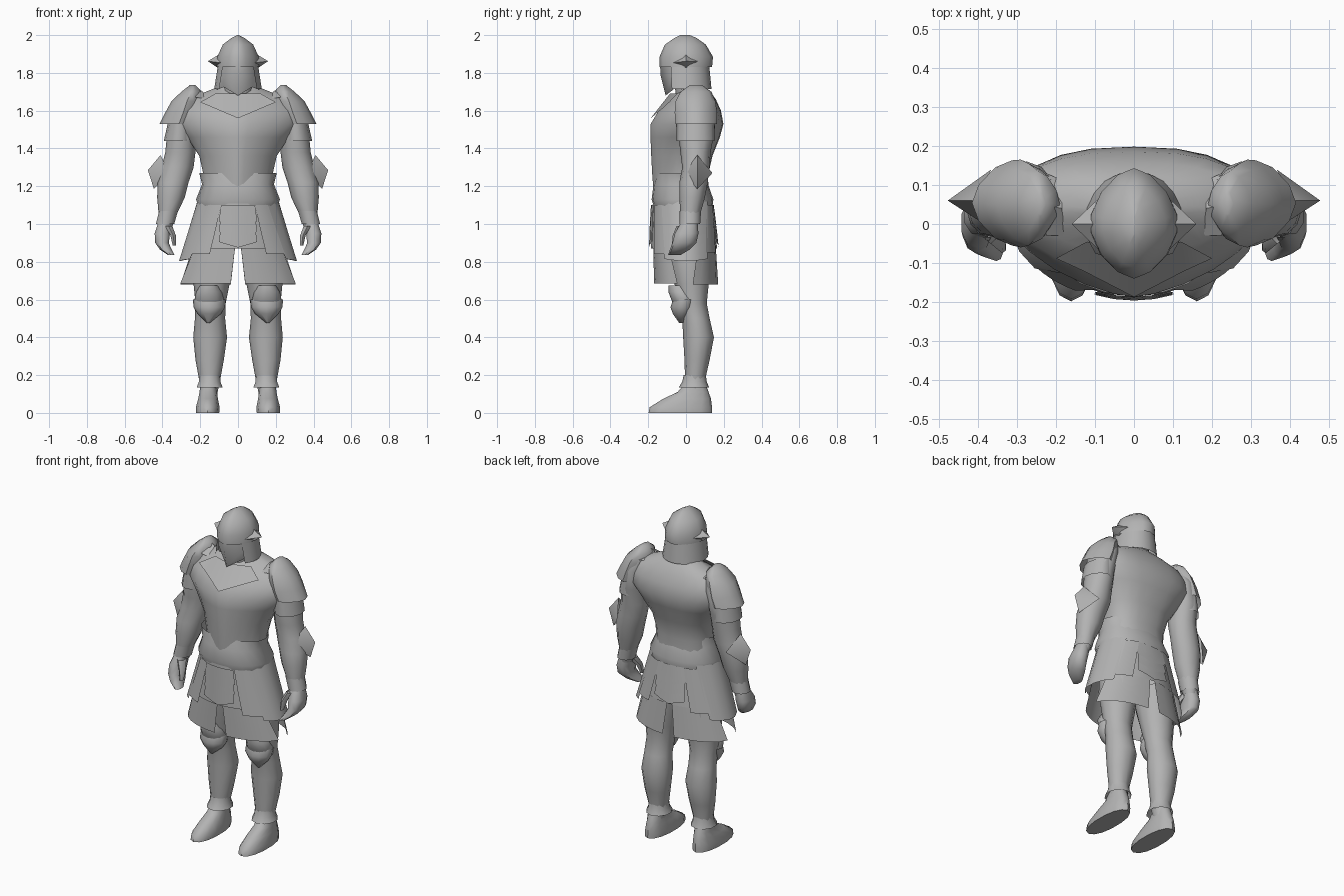
import bpy, bmesh, math

steel = bpy.data.materials.new("steel_grey")
steel.diffuse_color = (0.45, 0.45, 0.45, 1)


def finish(name, bm, mirror, angle=40, recalc=True):
    if recalc:
        bmesh.ops.recalc_face_normals(bm, faces=bm.faces)
    me = bpy.data.meshes.new(name)
    bm.to_mesh(me)
    bm.free()
    me.shade_smooth()
    me.set_sharp_from_angle(angle=math.radians(angle))
    me.materials.append(steel)
    ob = bpy.data.objects.new(name, me)
    bpy.context.collection.objects.link(ob)
    if mirror:
        ob.modifiers.new("mirror", 'MIRROR')
    return ob


def power(v, p):
    return math.copysign(abs(v) ** (2 / p), v) if abs(v) > 1e-6 else 0


def loft(name, rings, n=14, p=2.0, front=None, mirror=False, caps=(), angle=50):
    """Skin horizontal rings (z, x0, x1, y0, y1); p is the roundness, front that of the -y half.
    caps lists the ring indices to close."""
    bm = bmesh.new()
    loops = []
    for z, x0, x1, y0, y1 in rings:
        loop = []
        for i in range(n):
            a = 2 * math.pi * i / n - math.pi / 2
            c, s = math.cos(a), math.sin(a)
            q = front if front and s < 0 else p
            loop.append(bm.verts.new(((x0 + x1) / 2 + power(c, q) * (x1 - x0) / 2,
                                      (y0 + y1) / 2 + power(s, q) * (y1 - y0) / 2, z)))
        loops.append(loop)
    for a, b in zip(loops, loops[1:]):
        for i in range(n):
            j = (i + 1) % n
            bm.faces.new((a[i], a[j], b[j], b[i]))
    for k in caps:
        bm.faces.new(loops[k])
    return finish(name, bm, mirror, angle)


def wrap(name, arc, top, bottom, low_arc=None, drop=0.0, mirror=False, steps=5):
    """Plate around the body; top and bottom are (z, rx, ry, y centre), arcs in degrees."""
    low_arc = low_arc or arc
    bm = bmesh.new()
    rows = []
    for k in range(3):
        t = k / 2
        z, rx, ry, yc = (u + (v - u) * t for u, v in zip(top, bottom))
        a0, a1 = (u + (v - u) * t for u, v in zip(arc, low_arc))
        row = []
        for i in range(steps + 1):
            f = i / steps
            a = math.radians(a0 + (a1 - a0) * f)
            dip = drop * t * (1 - abs(2 * f - 1))
            row.append(bm.verts.new((rx * math.cos(a), yc + ry * math.sin(a), z - dip)))
        rows.append(row)
    for a, b in zip(rows, rows[1:]):
        for i in range(steps):
            bm.faces.new((b[i], b[i + 1], a[i + 1], a[i]))
    return finish(name, bm, mirror, recalc=False)


def plates(name, pts, faces, angle=30):
    bm = bmesh.new()
    vs = [bm.verts.new(q) for q in pts]
    for f in faces:
        bm.faces.new([vs[i] for i in f])
    return finish(name, bm, True, angle, recalc=False)


# Torso: cuirass running out into the shoulders, neck and flared waist
loft("cuirass", [(1.1, -.18, .18, -.165, .13), (1.25, -.18, .18, -.178, .115),
                 (1.36, -.205, .205, -.184, .14), (1.46, -.27, .27, -.188, .18),
                 (1.53, -.325, .325, -.187, .198), (1.6, -.325, .325, -.145, .185),
                 (1.66, -.28, .28, -.09, .158), (1.7, -.17, .17, -.04, .13),
                 (1.74, -.07, .07, -.02, .09)], n=24, p=2.5, front=1.5, angle=75)
loft("neck", [(1.66, -.08, .08, -.05, .1), (1.8, -.075, .075, -.07, .08)], n=12)
loft("waist_belt", [(1.27, -.205, .205, -.155, .1), (1.21, -.19, .19, -.172, .117),
                    (1.13, -.222, .222, -.182, .145), (1.09, -.21, .21, -.17, .14)],
     n=20, p=2.2)
# Pointed throat plate over the chest
plates("throat_plate", [(0, -.187, 1.56), (0, -.085, 1.69), (.13, -.12, 1.615),
                        (.2, -.088, 1.645), (.12, -.045, 1.69)],
       [(0, 2, 4, 1), (2, 3, 4)])

# Helmet: ridged skull, brim spikes, neck guard, beaked mask
loft("helmet_skull", [(1.83, -.116, .116, -.139, .138), (1.885, -.113, .113, -.14, .143),
                      (1.95, -.083, .083, -.112, .105), (1.985, -.035, .035, -.06, .055),
                      (2.0, -.004, .004, -.03, .02)], n=14, p=1.65, caps=(-1,))
plates("brim_spike", [(.06, -.095, 1.85), (.08, .075, 1.86), (.105, 0, 1.895),
                      (.105, 0, 1.825), (.16, 0, 1.862)],
       [(0, 4, 2), (4, 1, 2), (0, 3, 4), (3, 1, 4)], angle=60)
wrap("neck_guard", (-42, 222), (1.85, .105, .122, 0), (1.715, .126, .13, .005),
     low_arc=(-38, 218), steps=14)
loft("head", [(1.72, -.07, .07, -.07, .08), (1.84, -.09, .09, -.1, .1)], n=12)
plates("face_mask", [(0, -.137, 1.84), (0, -.135, 1.79), (0, -.108, 1.68),
                     (.075, -.075, 1.84), (.08, -.075, 1.78), (.075, -.05, 1.725),
                     (.1, -.03, 1.83), (.115, -.02, 1.71)],
       [(1, 4, 3, 0), (2, 5, 4, 1), (4, 7, 6, 3), (5, 7, 4)], angle=60)

# Arms
loft("arm", [(1.68, .2, .27, .0, .13), (1.6, .2, .35, -.04, .16), (1.48, .22, .375, -.04, .15),
             (1.38, .225, .385, -.03, .13), (1.3, .235, .405, -.02, .125),
             (1.22, .262, .425, -.035, .115), (1.14, .282, .428, -.035, .1),
             (1.05, .325, .42, -.03, .075), (.98, .35, .42, -.02, .06)],
     n=12, mirror=True)
# Pauldrons with angular rims
loft("pauldron", [(1.53, .21, .415, -.055, .163), (1.59, .195, .385, -.06, .165),
                  (1.65, .188, .352, -.055, .155), (1.7, .19, .3, -.03, .135),
                  (1.735, .225, .255, .02, .085)], n=12, p=1.6, mirror=True, caps=(-1,))
loft("upper_arm_lame", [(1.44, .235, .393, -.05, .15), (1.54, .24, .37, -.05, .15)],
     n=12, p=1.8, mirror=True)
plates("collar_fin", [(.175, -.03, 1.665), (.185, .04, 1.70), (.18, .11, 1.67),
                      (.225, -.03, 1.67), (.24, .05, 1.735), (.225, .13, 1.67)],
       [(0, 3, 4, 1), (1, 4, 5, 2)])
# Four-sided elbow guard
plates("elbow_guard", [(.41, .06, 1.365), (.365, .14, 1.27), (.445, .06, 1.185),
                       (.365, -.012, 1.27), (.477, .06, 1.285)],
       [(0, 4, 1), (1, 4, 2), (2, 4, 3), (3, 4, 0)], angle=60)
loft("wrist_cuff", [(1.07, .315, .42, -.035, .08), (1.0, .335, .437, -.035, .075)],
     n=10, mirror=True)

# Hands
loft("hand", [(1.02, .35, .42, -.02, .06), (.95, .358, .443, -.06, .066),
              (.9, .365, .44, -.072, .055), (.865, .35, .415, -.085, .02),
              (.835, .335, .37, -.095, -.03)], n=10, p=2.4, mirror=True, caps=(-1,))
loft("thumb", [(.99, .345, .39, -.05, .02), (.94, .327, .36, -.07, -.02),
               (.885, .327, .347, -.075, -.045)], n=6, mirror=True, caps=(-1,))

# Armoured skirt: base, long panels, side tassets, centre lames
wrap("skirt_base", (-90, 270), (1.13, .2, .155, -.02), (.87, .265, .175, -.01), steps=24)
wrap("front_panel", (-90, -45), (1.06, .215, .165, -.012), (.685, .315, .165, -.005),
     low_arc=(-83, -14), mirror=True)
wrap("back_panel", (35, 90), (1.06, .215, .15, -.005), (.68, .312, .172, 0),
     low_arc=(12, 83), mirror=True)
wrap("side_tasset", (-50, 48), (1.12, .218, .165, -.01), (.815, .314, .185, -.005),
     low_arc=(-36, 40), drop=.015, mirror=True)
wrap("front_tasset", (-66, -44), (1.1, .222, .172, -.01), (.84, .3, .19, -.006),
     low_arc=(-60, -34), mirror=True)
wrap("back_tasset", (44, 68), (1.1, .222, .158, -.005), (.85, .3, .178, 0),
     low_arc=(36, 62), mirror=True)
for k in range(3):
    z = 1.1 - .055 * k
    wrap("front_lame", (-113, -67), (z, .23, .174 + .003 * k, -.012),
         (z - .085, .26, .18 + .003 * k, -.01), drop=.03, steps=4)
    wrap("back_lame", (67, 113), (z, .23, .152 + .006 * k, -.005),
         (z - .085, .26, .162 + .006 * k, 0), drop=.03, steps=4)

# Legs
loft("leg", [(.9, .015, .23, -.1, .135), (.8, .025, .24, -.09, .135),
             (.68, .045, .235, -.06, .12), (.58, .065, .225, -.04, .11),
             (.5, .068, .228, -.02, .125), (.4, .058, .237, -.015, .148),
             (.28, .075, .225, -.008, .125), (.17, .095, .205, -.005, .1),
             (.1, .11, .2, 0, .1)], n=12, mirror=True)
# Knee: rounded cap above a pointed guard
loft("knee_cap", [(.675, .105, .2, -.092, .02), (.64, .085, .222, -.093, .04),
                  (.6, .075, .23, -.078, .06), (.57, .085, .22, -.065, .05)],
     n=12, mirror=True, caps=(0,))
loft("knee_guard", [(.6, .066, .238, -.068, .06), (.56, .068, .236, -.082, .05),
                    (.525, .09, .215, -.07, .03), (.475, .15, .165, -.035, -.01)],
     n=12, p=1.8, mirror=True, caps=(-1,))
# Flared ankle collar
loft("ankle_collar", [(.2, .092, .207, -.012, .105), (.165, .09, .21, -.02, .11),
                      (.135, .078, .222, -.038, .122)], n=10, mirror=True)

# Pointed shoes
loft("shoe", [(0, .098, .224, -.198, .138), (.03, .096, .224, -.192, .138),
              (.075, .105, .212, -.12, .132), (.11, .11, .205, -.045, .12),
              (.15, .115, .2, -.01, .105)], n=14, p=2.2, mirror=True, caps=(0,))
